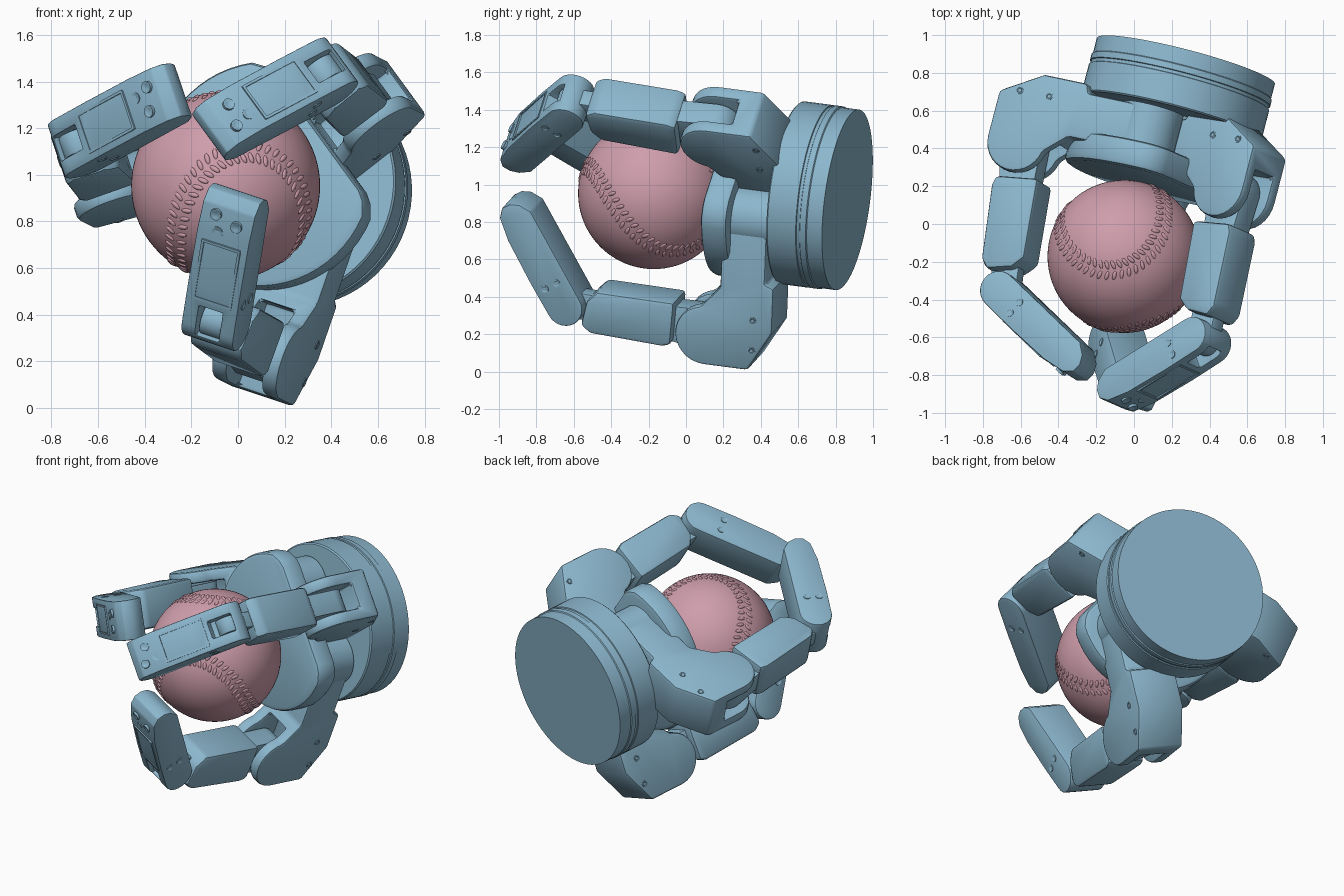
import bpy, bmesh, math
from mathutils import Vector, Matrix

cube = bpy.data.objects.get("Cube")
if cube:
    bpy.data.objects.remove(cube, do_unlink=True)


def material(name, rgb):
    m = bpy.data.materials.new(name)
    m.use_nodes = True
    m.diffuse_color = (*rgb, 1)
    m.node_tree.nodes["Principled BSDF"].inputs["Base Color"].default_value = (*rgb, 1)
    return m


BLUE = material("steel blue", (.26, .47, .61))
PINK = material("dusty pink", (.62, .34, .41))


def frame(x, y, z, origin):
    m = Matrix((x, y, z)).transposed().to_4x4()
    m.translation = origin
    return m


def finish(name, bm, matrix, mat=BLUE, bevel=0, cutter=None):
    """Turn a bmesh into an object with its cut and bevel baked in."""
    bmesh.ops.recalc_face_normals(bm, faces=bm.faces)
    mesh = bpy.data.meshes.new(name)
    bm.to_mesh(mesh)
    bm.free()
    obj = bpy.data.objects.new(name, mesh)
    bpy.context.collection.objects.link(obj)
    obj.matrix_world = matrix
    if cutter:
        mod = obj.modifiers.new("slot", 'BOOLEAN')
        mod.operation, mod.object, mod.solver = 'DIFFERENCE', cutter, 'EXACT'
    if bevel:
        mod = obj.modifiers.new("bevel", 'BEVEL')
        mod.width, mod.segments, mod.limit_method = bevel, 2, 'ANGLE'
        mod.angle_limit = math.radians(32)
    if cutter or bevel:
        deps = bpy.context.evaluated_depsgraph_get()
        baked = bpy.data.meshes.new_from_object(obj.evaluated_get(deps))
        obj.modifiers.clear()
        obj.data = baked
    if cutter:
        bpy.data.objects.remove(cutter, do_unlink=True)
    obj.data.materials.clear()
    obj.data.materials.append(mat)
    for p in obj.data.polygons:
        p.use_smooth = True
        p.material_index = 0
    obj.data.set_sharp_from_angle(angle=math.radians(32))
    return obj


def slab(name, profile, width, matrix, bevel=.02, cutter=None):
    """Extrude an XY profile, centred on local Z."""
    bm = bmesh.new()
    face = bm.faces.new([bm.verts.new((x, y, -width / 2)) for x, y in profile])
    top = bmesh.ops.extrude_face_region(bm, geom=[face])["geom"]
    verts = [v for v in top if isinstance(v, bmesh.types.BMVert)]
    bmesh.ops.translate(bm, verts=verts, vec=(0, 0, width))
    return finish(name, bm, matrix, bevel=bevel, cutter=cutter)


def turned(name, rings, matrix, sides=64):
    """Solid of revolution about local Z from (radius, height) rings."""
    bm = bmesh.new()
    loops = []
    for rad, h in rings:
        turn = [math.tau * i / sides for i in range(sides)]
        loops.append([bm.verts.new((rad * math.cos(t), rad * math.sin(t), h)) for t in turn])
    for lo, hi in zip(loops, loops[1:]):
        for i in range(sides):
            j = (i + 1) % sides
            bm.faces.new((lo[i], lo[j], hi[j], hi[i]))
    bm.faces.new(loops[0])
    bm.faces.new(loops[-1])
    return finish(name, bm, matrix)


def arc(cx, cy, rad, start, end, n=14):
    angles = [math.radians(start + (end - start) * i / n) for i in range(n + 1)]
    return [(cx + rad * math.cos(t), cy + rad * math.sin(t)) for t in angles]


def rect(x0, x1, y0, y1):
    return [(x0, y0), (x1, y0), (x1, y1), (x0, y1)]


def screw(name, matrix, place, axis, rad=.026):
    """Low screw head with a socket rim."""
    z = Vector(axis)
    x = z.orthogonal().normalized()
    local = frame(x, z.cross(x), z, Vector(place))
    turned(name, [(rad, -.01), (rad, .004), (rad * .7, .004), (rad * .5, .001)],
           matrix @ local, 14)


# Hand axis, pointing to the back, and the centre of the base's front face
A = Vector((.25, .96, -.125)).normalized()
C = Vector((.197, .565, .957))


def radial(deg):
    x, z = math.cos(math.radians(deg)), math.sin(math.radians(deg))
    return Vector((x, -(A.x * x + A.z * z) / A.y, z)).normalized()


# Round base with a shallow groove near the back
thumb_dir = radial(38)
side_dir = A.cross(thumb_dir)
hand = frame(thumb_dir, side_dir, A, C)
turned("wrist_base", [(.485, 0), (.493, .008), (.493, .165), (.487, .168), (.487, .185),
                      (.493, .188), (.493, .22), (.487, .225), (.487, .31)], hand)
turned("palm_core", [(.2, -.26), (.2, .02)], hand)

# Palm plate, round with one flat side
palm_outline = arc(0, 0, .49, 60, 300, 40) + [(.285, -.37), (.3, -.32), (.3, .32), (.285, .37)]
slab("palm_plate", palm_outline, .15, hand @ Matrix.Translation((0, 0, -.295)), .03)

M = Vector((.345, .78))      # knuckle joint in the finger plane


def link_frame(finger, start, direction):
    d = direction.normalized()
    return finger @ frame(Vector((d.x, d.y, 0)), Vector((-d.y, d.x, 0)), Vector((0, 0, 1)),
                          Vector((start.x, start.y, 0)))


def build_finger(name, deg, side, shift, D, tip_dir):
    r = radial(deg)
    h = A.cross(r)
    plane = frame(-A, r, -h, C + h * side + r * shift)

    # Knuckle arm, slotted for the next link
    hub = plane @ frame(Vector((0, 1, 0)), Vector((0, 0, 1)), Vector((1, 0, 0)), Vector((0, .13, 0)))
    turned(name + "_pivot", [(.165, .01), (.165, .265)], hub, 40)
    outline = [(.02, .13), (.02, .45), (-.03, .47), (-.03, .72), (.1, .945), (.32, .945)]
    outline += arc(M.x, M.y, .165, 90, -80) + [(.27, .5), (.27, .13)]
    slot = slab(name + "_slot", rect(.22, .7, .56, 1.2), .16, plane, 0)
    slab(name + "_knuckle", outline, .31, plane, .018, slot)
    for q in (.66, .83):
        for s in (-1, 1):
            screw(name + "_knuckle_screw", plane, (.08, q, s * .155), (0, 0, s), .02)

    # Middle link: body and two hinge tongues
    mid = link_frame(plane, M, D - M)
    length = (D - M).length
    body = [(.19, .1), (.24, .117), (.64, .117), (.695, .08), (.675, -.06), (.62, -.125), (.19, -.14)]
    slab(name + "_middle_link", body, .25, mid, .022)
    slab(name + "_inner_tongue", arc(0, 0, .115, 90, 270) + rect(.24, .241, -.1, .09), .14, mid, .008)
    slab(name + "_outer_tongue", arc(length, 0, .075, -90, 90) + [(.64, .075), (.64, -.075)],
         .1, mid, .008)

    # Fingertip link, rounded at the hinge with a pocket over it
    tip = link_frame(plane, D, tip_dir)
    outline = [(.2, .103), (.46, .097), (.59, .075), (.635, .035), (.635, -.015), (.61, -.06), (.55, -.1)]
    outline += arc(0, 0, .1, 270, 90)
    slot = slab(name + "_tip_slot", rect(-.05, .1, .03, .2), .11, tip, 0)
    slab(name + "_fingertip", outline, .245, tip, .025, slot)
    # Raised panel frame on the fingertip
    face = .1
    for z in (-.085, .085):
        slab(name + "_panel_side", rect(.13, .41, face - .01, face + .006), .012,
             tip @ Matrix.Translation((0, 0, z)), 0)
    for s in (.13, .41):
        slab(name + "_panel_end", rect(s, s + .012, face - .01, face + .006), .18, tip, 0)
    for s, z in ((.47, -.03), (.52, .05), (.55, -.05)):
        screw(name + "_tip_screw", tip, (s, .093, z), (0, 1, 0))
    for n in (.045, -.03):
        for side_sign in (-1, 1):
            screw(name + "_side_screw", tip, (.14, n, side_sign * .1225), (0, 0, side_sign), .022)


build_finger("upper_left_finger", 38, .02, -.255, Vector((1.152, .825)), Vector((.354, -.465)))
build_finger("right_finger", 201, .25, -.115, Vector((1.14, .68)), Vector((.335, -.585)))
build_finger("lower_finger", 251, -.24, -.05, Vector((1.135, .74)), Vector((.34, -.54)))

# Ball
R = .405
ball_at = Vector((-.053, -.172, .953))
bm = bmesh.new()
bmesh.ops.create_uvsphere(bm, u_segments=64, v_segments=40, radius=R)
finish("ball", bm, Matrix.Translation(ball_at), PINK)

# Paired stitches along the ball's seam
X = Vector((.53, .69, .5)).normalized()
Z = Vector((.08, -.62, .78))
Z = (Z - X * Z.dot(X)).normalized()
ball = frame(X, Z.cross(X), Z, ball_at)


def seam(t):
    return Vector((.75 * math.cos(t) + .25 * math.cos(3 * t),
                   .75 * math.sin(t) - .25 * math.sin(3 * t),
                   .866 * math.sin(2 * t))).normalized()


bm = bmesh.new()
count = 104
for i in range(count):
    t = math.tau * i / count
    n = seam(t)
    along = (seam(t + .01) - seam(t - .01)).normalized()
    across = n.cross(along)
    for s in (-1, 1):
        slant = (across * s + along * .35).normalized()
        spot = (n * R + across * s * .028).normalized() * (R - .002)
        m = frame(slant, n.cross(slant), n, spot)
        bmesh.ops.create_icosphere(bm, subdivisions=2, radius=1,
                                   matrix=m @ Matrix.Diagonal((.026, .011, .008, 1)))
finish("ball_stitches", bm, ball, PINK)
